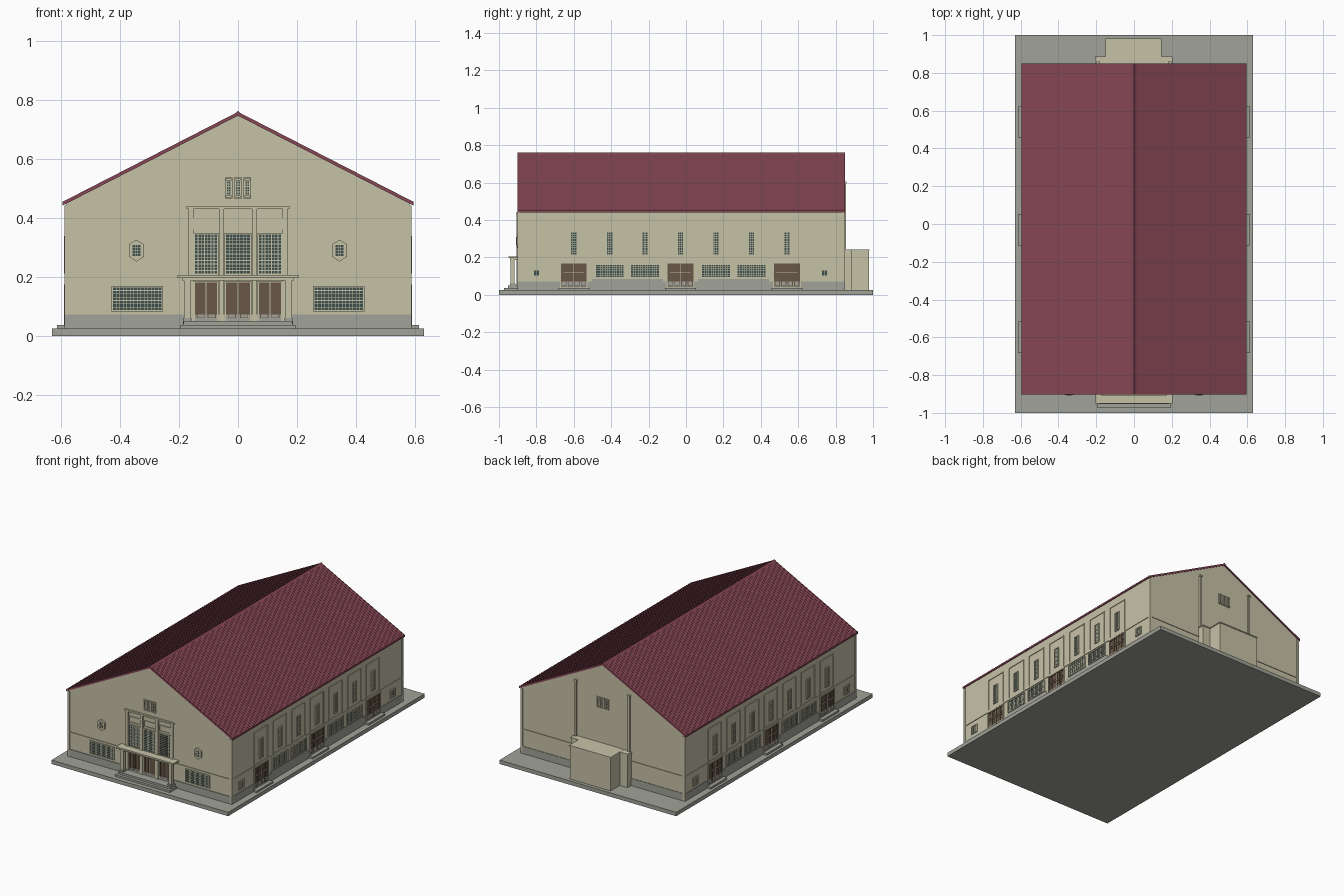
import bpy, bmesh, math
from mathutils import Vector

if "Cube" in bpy.data.objects:
    bpy.data.objects.remove(bpy.data.objects["Cube"])


def lin(c):
    return tuple((v / 255 / 12.92) if v < 10 else ((v / 255 + 0.055) / 1.055) ** 2.4 for v in c) + (1,)


def mat(name, rgb):
    m = bpy.data.materials.new(name)
    m.diffuse_color = lin(rgb)
    m.use_nodes = True
    m.node_tree.nodes["Principled BSDF"].inputs["Base Color"].default_value = m.diffuse_color
    return m


WALL = mat("cream wall", (198, 194, 167))
STONE = mat("grey stone", (161, 162, 152))
ROOF = mat("maroon roof", (135, 71, 85))
DOOR = mat("brown door", (104, 87, 71))
GLASS = mat("dark teal glass", (60, 78, 74))

parts = {}


def part(name, material):
    if name not in parts:
        parts[name] = (bmesh.new(), material)
    return parts[name][0]


def box(name, material, x0, x1, y0, y1, z0, z1):
    bm = part(name, material)
    v = [bm.verts.new((x, y, z)) for x in (x0, x1) for y in (y0, y1) for z in (z0, z1)]
    for f in ((0, 1, 3, 2), (4, 6, 7, 5), (0, 4, 5, 1), (2, 3, 7, 6), (0, 2, 6, 4), (1, 5, 7, 3)):
        bm.faces.new([v[i] for i in f])


def prism(name, material, profile, y0, y1):
    """Extrude an x-z outline along y."""
    bm = part(name, material)
    a = [bm.verts.new((x, y0, z)) for x, z in profile]
    b = [bm.verts.new((x, y1, z)) for x, z in profile]
    n = len(profile)
    bm.faces.new(a)
    bm.faces.new(b[::-1])
    for i in range(n):
        bm.faces.new((a[i], b[i], b[(i + 1) % n], a[(i + 1) % n]))


HX, FY, BY = 0.583, -0.896, 0.845


def wall_box(side, name, material, u0, u1, z0, z1, d1, d0=-0.004):
    """Box on a wall: u runs along the wall, d is how far it stands out."""
    if side == "front":
        box(name, material, u0, u1, FY - d1, FY - d0, z0, z1)
    elif side == "back":
        box(name, material, u0, u1, BY + d0, BY + d1, z0, z1)
    elif side == "right":
        box(name, material, HX + d0, HX + d1, u0, u1, z0, z1)
    else:
        box(name, material, -HX - d1, -HX - d0, u0, u1, z0, z1)


def frame(side, name, material, u0, u1, z0, z1, w, d):
    wall_box(side, name, material, u0, u0 + w, z0, z1, d)
    wall_box(side, name, material, u1 - w, u1, z0, z1, d)
    wall_box(side, name, material, u0 + w, u1 - w, z0, z0 + w, d)
    wall_box(side, name, material, u0 + w, u1 - w, z1 - w, z1, d)


def lattice(side, label, u0, u1, z0, z1, nu, nz, fill=GLASS, bar=0.0026):
    """Pane with a surround and a grid of thin bars."""
    wall_box(side, label + "_pane", fill, u0, u1, z0, z1, 0.002)
    frame(side, label + "_surround", WALL, u0 - 0.004, u1 + 0.004, z0 - 0.004, z1 + 0.004, 0.005, 0.006)
    for i in range(1, nu):
        u = u0 + (u1 - u0) * i / nu
        wall_box(side, label + "_bars", WALL, u - bar / 2, u + bar / 2, z0, z1, 0.004)
    for i in range(1, nz):
        z = z0 + (z1 - z0) * i / nz
        wall_box(side, label + "_bars", WALL, u0, u1, z - bar / 2, z + bar / 2, 0.0036)


# Ground slab, plinth and gabled body
box("base_slab", STONE, -0.63, 0.63, -1, 1, 0, 0.025)
box("plinth", STONE, -HX - 0.004, HX + 0.004, FY - 0.004, BY + 0.003, 0.024, 0.072)
prism("hall_body", WALL, [(-HX, 0.024), (HX, 0.024), (HX, 0.447), (0, 0.749), (-HX, 0.447)], FY, BY)

# Roof with shallow ribs and a ridge cap
prism("roof", ROOF, [(-0.595, 0.441), (-0.595, 0.452), (0, 0.757), (0.595, 0.452), (0.595, 0.441), (0, 0.746)],
      -0.902, 0.85)
for i in range(88):
    y = -0.897 + i * 0.02
    for s in (-1, 1):
        prism("roof_ribs", ROOF, [(s * 0.595, 0.451), (s * 0.595, 0.4538), (0, 0.7588), (0, 0.756)], y, y + 0.006)
prism("ridge_cap", ROOF, [(-0.012, 0.752), (0, 0.762), (0.012, 0.752)], -0.902, 0.85)

# String course and corner pilasters
for side, a, b in (("front", -HX, HX), ("back", -HX, HX), ("left", FY, BY), ("right", FY, BY)):
    if side in ("front", "back"):
        for s in (-1, 1):
            wall_box(side, "string_course", WALL, *sorted((s * 0.175, s * HX)), 0.176, 0.184, 0.004)
    else:
        wall_box(side, "string_course", WALL, a, b, 0.176, 0.184, 0.004)
    for u0, u1 in ((a - 0.004, a + 0.012), (b - 0.012, b + 0.004)):
        wall_box(side, "corner_pilasters", WALL, u0, u1, 0.025, 0.442, 0.004)

# Front doors, portal windows and blank panels above
for c, w in ((-0.108, 0.038), (0, 0.041), (0.108, 0.038)):
    lattice("front", "front_door", c - w, c + w, 0.05, 0.182, 2, 1, DOOR)
    for s in (-1, 1):
        frame("front", "front_door_panels", DOOR, c + s * w / 2 - 0.014, c + s * w / 2 + 0.014, 0.06, 0.172, 0.003, 0.0045)
    lattice("front", "portal_window", c - w, c + w, 0.21, 0.345, 7, 12)
    frame("front", "portal_panel", WALL, c - w - 0.004, c + w + 0.004, 0.36, 0.40, 0.004, 0.004)

# Portal pilasters, cornice, canopy, posts and steps
for u in (-0.16, -0.0555, 0.0555, 0.16):
    wall_box("front", "portal_pilasters", WALL, u - 0.0085, u + 0.0085, 0.05, 0.432, 0.009)
wall_box("front", "portal_cornice", WALL, -0.175, 0.175, 0.43, 0.44, 0.012)
box("canopy", WALL, -0.205, 0.205, -0.95, FY, 0.196, 0.206)
box("canopy_beam", WALL, -0.19, 0.19, -0.942, FY, 0.187, 0.197)
for s in (-1, 1):
    x = s * 0.172
    box("canopy_posts", WALL, x - 0.011, x + 0.011, -0.938, -0.916, 0.05, 0.19)
    box("canopy_post_bases", STONE, x - 0.015, x + 0.015, -0.942, -0.912, 0.04, 0.06)
box("front_steps", STONE, -0.195, 0.195, -0.972, FY, 0.024, 0.037)
box("front_steps", STONE, -0.185, 0.185, -0.953, FY, 0.036, 0.05)

# Lower front windows and hexagonal lantern windows
for s in (-1, 1):
    c = s * 0.341
    lattice("front", "lower_front_window", c - 0.083, c + 0.083, 0.086, 0.165, 14, 7)
    c = s * 0.344
    prism("lantern_surround", WALL, [(c - 0.025, 0.268), (c, 0.252), (c + 0.025, 0.268), (c + 0.025, 0.31),
                                     (c, 0.326), (c - 0.025, 0.31)], FY - 0.009, FY + 0.004)
    wall_box("front", "lantern_pane", GLASS, c - 0.013, c + 0.013, 0.27, 0.308, 0.011)
    for u in (-0.0045, 0.0045):
        wall_box("front", "lantern_bars", WALL, c + u - 0.001, c + u + 0.001, 0.268, 0.31, 0.013)
    for z in (0.28, 0.289, 0.298):
        wall_box("front", "lantern_bars", WALL, c - 0.014, c + 0.014, z - 0.001, z + 0.001, 0.013)

# Triple gable windows front and back
for side in ("front", "back"):
    for c in (-0.031, 0, 0.031):
        frame(side, "gable_window_surround", WALL, c - 0.013, c + 0.013, 0.466, 0.536, 0.004, 0.006)
        lattice(side, "gable_window", c - 0.007, c + 0.007, 0.478, 0.524, 2, 5)

# Side walls: tall windows in framed bays, doors, low windows, end windows
bays = [-0.6, -0.408, -0.219, -0.03, 0.16, 0.35, 0.54]
for side, s in (("left", -1), ("right", 1)):
    for i, c in enumerate(bays):
        frame(side, "bay_frame", WALL, c - 0.07, c + 0.07, 0.184, 0.40, 0.005, 0.004)
        lattice(side, "tall_window", c - 0.015, c + 0.015, 0.215, 0.335, 3, 10)
        if i % 3 == 0:
            lattice(side, "side_door", c - 0.07, c + 0.07, 0.038, 0.17, 2, 1, DOOR)
            for k in (-0.0525, -0.0175, 0.0175, 0.0525):
                frame(side, "side_door_panels", DOOR, c + k - 0.014, c + k + 0.014, 0.045, 0.112, 0.004, 0.0045)
                frame(side, "side_door_panels", DOOR, c + k - 0.014, c + k + 0.014, 0.124, 0.164, 0.004, 0.0045)
            wall_box(side, "side_door_rail", WALL, c - 0.055, c + 0.055, 0.116, 0.12, 0.005)
            wall_box(side, "side_door_step", STONE, c - 0.083, c + 0.083, 0.024, 0.037, 0.03)
        else:
            wall_box(side, "low_window_base", STONE, c - 0.095, c + 0.095, 0.05, 0.084, 0.004)
            lattice(side, "low_window", c - 0.075, c + 0.075, 0.094, 0.162, 12, 6)
    for c in (-0.8, 0.74):
        frame(side, "end_window_surround", WALL, c - 0.027, c + 0.027, 0.09, 0.144, 0.006, 0.006)
        lattice(side, "end_window", c - 0.014, c + 0.014, 0.103, 0.131, 2, 2)

# Rear annex and its wider, shallow wing
box("rear_annex", WALL, -0.147, 0.143, BY - 0.004, 0.978, 0.024, 0.24)
box("rear_wing", WALL, -0.203, 0.2, BY - 0.004, 0.884, 0.024, 0.24)
box("rear_annex_cap", WALL, -0.15, 0.146, BY, 0.981, 0.236, 0.243)
box("rear_wing_cap", WALL, -0.206, 0.203, BY, 0.887, 0.236, 0.2425)

# Rear flue pipes
for s in (-1, 1):
    x = s * 0.19
    box("rear_flue", WALL, x - 0.006, x + 0.006, BY - 0.002, BY + 0.011, 0.24, 0.6)
    box("rear_flue_cap", WALL, x - 0.009, x + 0.009, BY - 0.002, BY + 0.014, 0.595, 0.605)

# Turn every part into an object
for name, (bm, material) in parts.items():
    bmesh.ops.recalc_face_normals(bm, faces=bm.faces)
    me = bpy.data.meshes.new(name)
    bm.to_mesh(me)
    bm.free()
    me.materials.append(material)
    bpy.context.collection.objects.link(bpy.data.objects.new(name, me))
